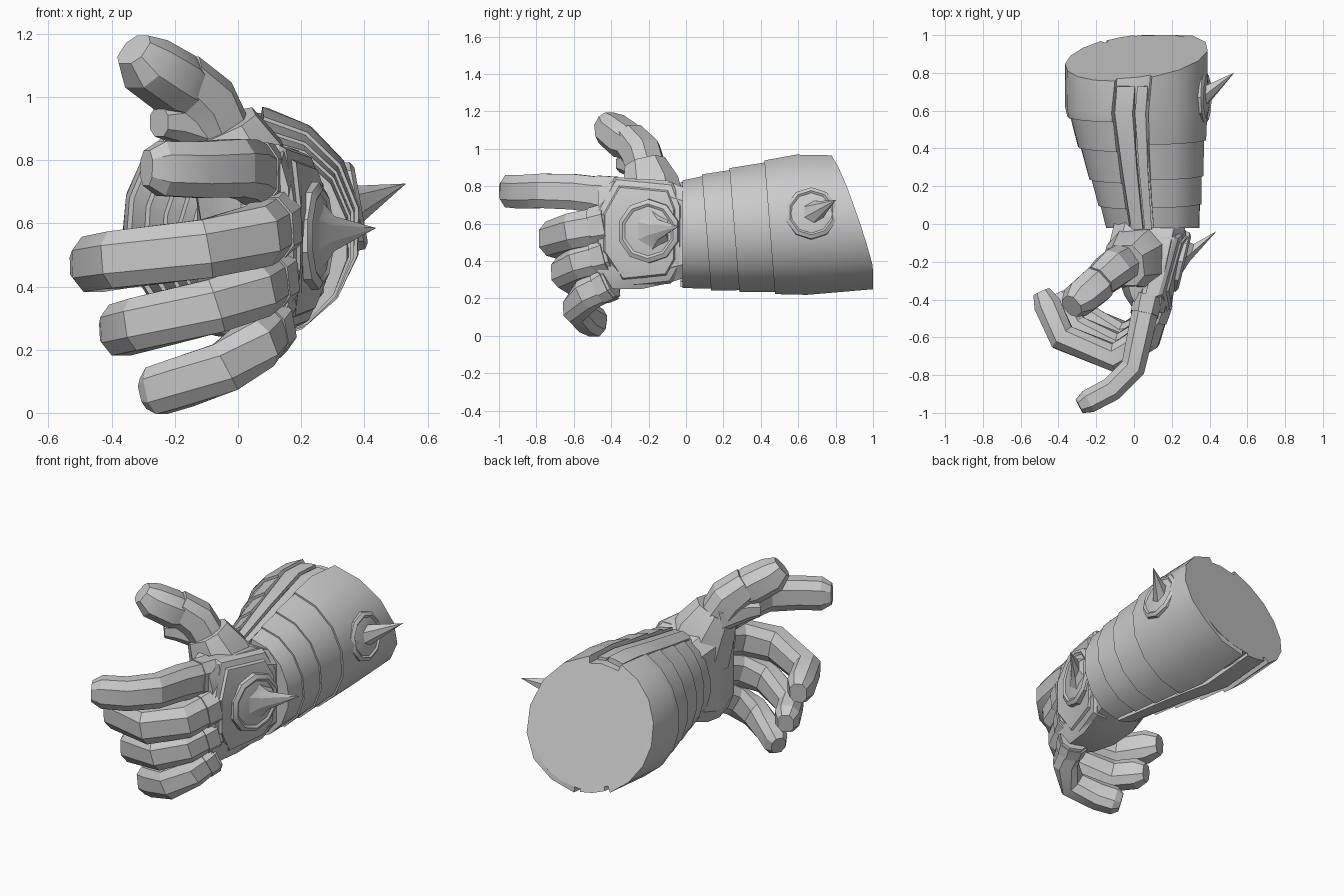
import bpy, bmesh
from math import sin, cos, radians, pi
from mathutils import Vector

if "Cube" in bpy.data.objects:
    bpy.data.objects.remove(bpy.data.objects["Cube"])


def loft(name, rings, angle=30):
    """Skin equal-length closed loops and cap both ends."""
    bm = bmesh.new()
    rows = [[bm.verts.new(p) for p in ring] for ring in rings]
    n = len(rows[0])
    for a, b in zip(rows, rows[1:]):
        for i in range(n):
            j = (i + 1) % n
            bm.faces.new((a[i], a[j], b[j], b[i]))
    bm.faces.new(rows[0])
    bm.faces.new(rows[-1])
    bmesh.ops.recalc_face_normals(bm, faces=bm.faces)
    mesh = bpy.data.meshes.new(name)
    bm.to_mesh(mesh)
    bm.free()
    obj = bpy.data.objects.new(name, mesh)
    bpy.context.collection.objects.link(obj)
    bpy.ops.object.select_all(action="DESELECT")
    obj.select_set(True)
    bpy.context.view_layer.objects.active = obj
    bpy.ops.object.shade_smooth_by_angle(angle=radians(angle))


# Forearm: tapered oval, stretched toward a slanted rear end
REAR = 9


def arm_point(deg, y, s=1.0):
    t = max(0, min(1, (y + .02) / .62))
    mix = lambda a, b: a + (b - a) * t
    x = mix(.1, .015) + s * mix(.25, .375) * cos(radians(deg))
    z = mix(.543, .596) + s * mix(.288, .374) * sin(radians(deg))
    if y >= REAR:
        y = min(1, .765 + .32 * (.97 - z) + .12 * x)
        z += .03 * max(0, .6 - z) / .38
    elif y > 0:
        y += .08 * (.8 - z)
    return Vector((x, y, z))


def arm_plate(name, a0, a1, ys, front, back, inner=.88, steps=7):
    """Curved solid plate; a0 and a1 give edge angles, front and back its end scales."""
    rings = []
    for k in range(steps + 1):
        ang = lambda y: a0(y) + (a1(y) - a0(y)) * k / steps
        rings.append([arm_point(ang(y), y, back if j else front) for j, y in enumerate(ys)]
                     + [arm_point(ang(y), y, inner) for y in reversed(ys)])
    loft(name, rings)


def seam(y):
    return 104 - 14 * min(y, .8)


loft("forearm_core", [[arm_point(i * 18, y, .92) for i in range(20)]
                      for y in (-.02, .3, .6, REAR)])

# Overlapping bands: each front lip stands proud of the band before it
outer_bands = [(-.02, .11), (.09, .26), (.24, .45), (.43, .6, REAR)]
inner_bands = [(-.02, .1), (.08, .24), (.22, .41), (.39, .57), (.55, .6, REAR)]
for i, ys in enumerate(outer_bands):
    arm_plate(f"outer_band_{i + 1}", lambda y: -86, lambda y: seam(y) - 15,
              ys, 1.025 if i else 1, 1.01 if i == 3 else .99)
for i, ys in enumerate(inner_bands):
    arm_plate(f"inner_band_{i + 1}", lambda y: seam(y) + 15, lambda y: 240,
              ys, 1.03 if i else 1, 1.015 if i == 4 else .985)

# Closing strips in the upper and lower channels
strip_ys = (-.03, .3, .6, .74)
arm_plate("top_strip_wide", lambda y: seam(y) - 2, lambda y: seam(y) + 13, strip_ys, .985, .985, steps=2)
arm_plate("top_strip_narrow", lambda y: seam(y) - 13, lambda y: seam(y) - 4, strip_ys, .955, .955, steps=2)
arm_plate("bottom_strip", lambda y: 244, lambda y: 268, (-.03, .3, .6, REAR), .98, .97, steps=2)


# Palm: chamfered box sections from wrist to knuckles
def box_section(y, x0, x1, z0, z1, c=.3):
    cx, cz, w, h = (x0 + x1) / 2, (z0 + z1) / 2, (x1 - x0) / 2, (z1 - z0) / 2
    k = 1 - c
    return [(cx + u * w, y, cz + v * h) for u, v in
            ((1, -k), (1, k), (k, 1), (-k, 1), (-1, k), (-1, -k), (-k, -1), (k, -1))]


loft("palm", [box_section(*s) for s in (
    (.02, -.1, .28, .32, .78), (-.1, -.13, .25, .28, .83), (-.24, -.1, .21, .25, .84),
    (-.38, -.05, .18, .25, .83), (-.47, .01, .16, .27, .79))])


# Back-of-hand plate: stacked outlines bent around the hand
def hand_x(y, z):
    return .28 + .24 * (y + .05) - .75 * (z - .56) ** 2


outline = [(-.38, .85), (-.07, .82), (-.025, .7), (-.025, .38),
           (-.08, .28), (-.36, .25), (-.48, .43), (-.48, .67)]


def hand_ring(scale, lift):
    pts = []
    for y, z in outline:
        y, z = -.24 + (y + .24) * scale, .555 + (z - .555) * scale
        pts.append((hand_x(y, z) + lift, y, z))
    return pts


loft("hand_back_plate", [hand_ring(*r) for r in (
    (1, -.08), (1, -.01), (.95, .006), (.84, .007), (.81, .018), (.6, .01))], 20)


# Round bosses, each with a swept-back spike
def spiked_boss(name, centre, normal, tip, radius, profile):
    normal = Vector(normal).normalized()
    centre, tip = Vector(centre), Vector(tip)
    side = normal.cross(Vector((0, 0, 1))).normalized()
    up = side.cross(normal)

    def ring(c, r, n):
        return [c + r * (cos(2 * pi * (i + .5) / n) * side + sin(2 * pi * (i + .5) / n) * up)
                for i in range(n)]

    loft(name + "_boss", [ring(centre + normal * h, radius * r, 10)
                          for r, h in ((1.02, -.06), (1, .008), (.86, .02), (.78, .012), (.5, .02))], 20)
    loft(name + "_spike", [ring(centre.lerp(tip, t), r, 6) for t, r in profile], 20)


spiked_boss("hand", (.25, -.2, .56), (1, -.24, 0), (.435, -.04, .585), .17,
            ((0, .13), (.12, .1), (.3, .055), (1, .001)))
spiked_boss("forearm", (.37, .67, .655), (1, 0, .18), (.53, .8, .725), .14,
            ((0, .075), (.15, .055), (1, .001)))


# Fingers: octagonal sweeps with mitred joints and blunt tips
def sweep(name, path, radii, ref=(0, 0, 1), aspect=1.0):
    pts = [Vector(p) for p in path]
    rings = []
    for i, p in enumerate(pts):
        before = (p - pts[i - 1]).normalized() if i else Vector()
        after = (pts[i + 1] - p).normalized() if i < len(pts) - 1 else Vector()
        t = (before + after).normalized()
        side = t.cross(Vector(ref)).normalized()
        up = side.cross(t)
        r = radii[i]
        rings.append([p + r * (aspect * u * side + v * up) for u, v in (
            (1, -.5), (1, .5), (.5, 1), (-.5, 1), (-1, .5), (-1, -.5), (-.5, -1), (.5, -1))])
    loft(name, rings, 25)


def finger(name, path, r, aspect=.82):
    pts = [Vector(p) for p in path]
    pts.insert(-1, pts[-2].lerp(pts[-1], .72))
    radii = [r * (1.05 - .03 * i) for i in range(len(pts))]
    radii[-1] = r * .6
    sweep(name, pts, radii, aspect=aspect)
    # Raised cuff over the knuckle
    ends = [pts[0].lerp(pts[1], t) for t in (.1, .5)]
    sweep(name + "_knuckle", ends, [r * 1.17, r * 1.1], aspect=aspect)


finger("index_finger", ((.08, -.36, .74), (.03, -.6, .77), (-.005, -.76, .775),
                        (-.12, -.875, .77), (-.29, -.965, .775)), .093, aspect=.72)
finger("middle_finger", ((.12, -.4, .6), (.065, -.6, .56), (-.1, -.71, .52),
                         (-.38, -.6, .485), (-.49, -.36, .465)), .094)
finger("ring_finger", ((.12, -.4, .44), (.055, -.57, .39), (-.07, -.65, .34),
                       (-.31, -.55, .28), (-.4, -.37, .255)), .087)
finger("little_finger", ((.11, -.4, .29), (.06, -.53, .22), (-.04, -.59, .145),
                         (-.18, -.53, .095), (-.29, -.46, .06)), .082)

# Thumb: broad root, wrapped joint and heavy end segment
sweep("thumb_root", ((.05, -.16, .62), (.0, -.19, .8), (-.05, -.22, .91)), (.17, .15, .11), (0, 1, 0))
sweep("thumb_middle", ((-.05, -.2, .86), (-.11, -.24, .98), (-.19, -.31, 1.06)),
      (.095, .1, .085), (0, 0, 1))
sweep("thumb_wrap", ((-.08, -.2, .89), (-.2, -.3, .92), (-.25, -.34, .92)),
      (.09, .06, .045), (0, 0, 1))
sweep("thumb_tip", ((-.16, -.285, 1.02), (-.2, -.325, 1.045), (-.29, -.4, 1.105), (-.33, -.435, 1.15)),
      (.08, .096, .09, .058), (0, 0, 1))
